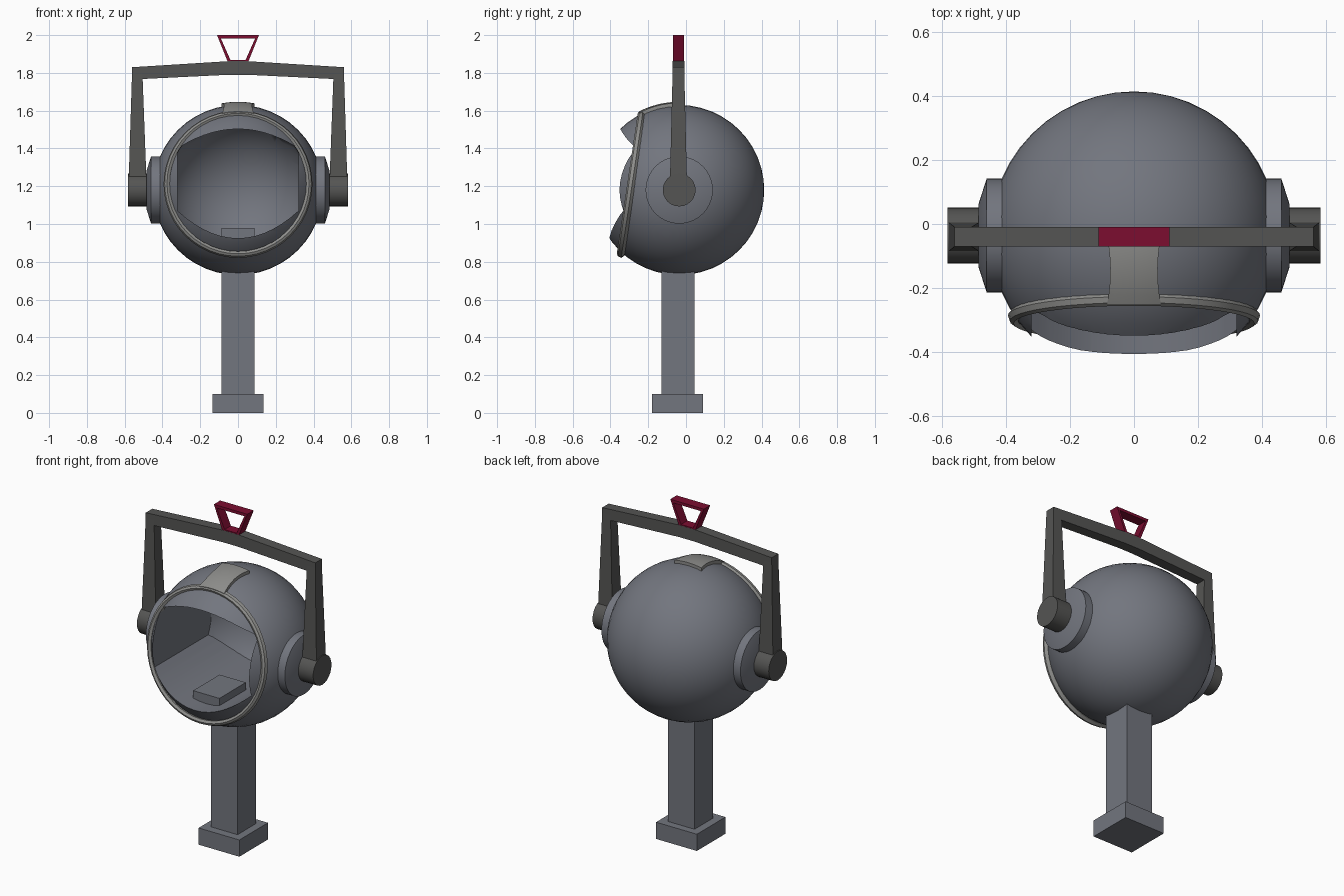
import bpy, bmesh, math
from mathutils import Vector, Matrix

if "Cube" in bpy.data.objects:
    bpy.data.objects.remove(bpy.data.objects["Cube"])

C = Vector((0, -0.036, 1.18))   # helmet centre
R = 0.45


def material(name, rgb):
    m = bpy.data.materials.new(name)
    m.diffuse_color = (*rgb, 1)
    m.use_nodes = True
    m.node_tree.nodes["Principled BSDF"].inputs["Base Color"].default_value = m.diffuse_color
    return m


SHELL = material("blue grey", (0.17, 0.18, 0.21))
DARK = material("dark grey", (0.09, 0.09, 0.087))
TRIM = material("light grey", (0.27, 0.27, 0.26))
RED = material("crimson", (0.2, 0.004, 0.03))


def finish(bm, name, mat, angle=None):
    bmesh.ops.recalc_face_normals(bm, faces=bm.faces)
    me = bpy.data.meshes.new(name)
    bm.to_mesh(me)
    bm.free()
    ob = bpy.data.objects.new(name, me)
    bpy.context.collection.objects.link(ob)
    me.materials.append(mat)
    if angle:
        smooth(ob, angle)
    return ob


def smooth(ob, angle):
    bpy.ops.object.select_all(action='DESELECT')
    ob.select_set(True)
    bpy.context.view_layer.objects.active = ob
    bpy.ops.object.shade_smooth_by_angle(angle=math.radians(angle))


def loft(loops, name, mat, angle=None, cap=True, closed=False):
    """Skin a list of equal-length closed loops."""
    bm = bmesh.new()
    rows = [[bm.verts.new(p) for p in lp] for lp in loops]
    n = len(rows[0])
    pairs = list(zip(rows, rows[1:])) + ([(rows[-1], rows[0])] if closed else [])
    for a, b in pairs:
        for i in range(n):
            j = (i + 1) % n
            bm.faces.new((a[i], a[j], b[j], b[i]))
    if cap and not closed:
        bm.faces.new(rows[0])
        bm.faces.new(rows[-1])
    return finish(bm, name, mat, angle)


def box(name, mat, x0, x1, y0, y1, z0, z1):
    return loft([[(x0, y0, z), (x1, y0, z), (x1, y1, z), (x0, y1, z)] for z in (z0, z1)], name, mat)


def prism(name, mat, pts, y0, y1):
    return loft([[(x, y, z) for x, z in pts] for y in (y0, y1)], name, mat)


def ball(name, mat, r, bullet=False):
    bm = bmesh.new()
    bmesh.ops.create_uvsphere(bm, u_segments=48, v_segments=24, radius=r)
    # poles point along y, optionally stretch the front half into a tube
    bmesh.ops.rotate(bm, verts=bm.verts, matrix=Matrix.Rotation(math.pi / 2, 3, 'X'))
    if bullet:
        for v in bm.verts:
            if v.co.y < -1e-4:
                radial = Vector((v.co.x, 0, v.co.z))
                if radial.length > 1e-4 and v.co.y > -r * 0.2:
                    radial *= r / radial.length
                v.co = radial + Vector((0, -0.8, 0))
    bmesh.ops.translate(bm, verts=bm.verts, vec=C)
    return finish(bm, name, mat)


def boolean(ob, cutter, op):
    mod = ob.modifiers.new("cut", 'BOOLEAN')
    mod.object, mod.operation, mod.solver = cutter, op, 'EXACT'
    bpy.context.view_layer.objects.active = ob
    bpy.ops.object.modifier_apply(modifier=mod.name)
    bpy.data.objects.remove(cutter)


# helmet shell with an arched face opening and a rounded hollow inside
N = 14
opening = []
for i in range(N + 1):
    x = -0.32 + 0.64 * i / N
    opening.append((x, 1.40 + 0.103 * (1 - (x / 0.32) ** 2)))
for i in range(N + 1):
    x = 0.32 - 0.64 * i / N
    opening.append((x, 1.07 - 0.145 * (1 - (x / 0.32) ** 2)))
helmet = ball("helmet_shell", SHELL, R)
hollow = prism("hollow", SHELL, opening, -0.7, 0.45)
boolean(hollow, ball("hollow_back", SHELL, 0.40, True), 'INTERSECT')
boolean(helmet, hollow, 'DIFFERENCE')
smooth(helmet, 30)

# block inside the chin, neck post and foot
box("chin_block", SHELL, -0.087, 0.087, -0.30, -0.05, 0.86, 0.98)
box("neck_post", SHELL, -0.088, 0.088, -0.13, 0.045, 0.08, 0.80)
box("foot", SHELL, -0.135, 0.135, -0.18, 0.09, 0, 0.1)

# face ring, tilted back at the top
up = Vector((0, 0.115, 0.77)).normalized()
out = Vector((0, -up.z, up.y))
mid = Vector((0, -0.295, 1.212))
section = [(0.362, 0.008), (0.376, 0.016), (0.388, 0.008), (0.394, -0.010), (0.380, -0.026), (0.362, -0.022)]
loops = []
for i in range(48):
    a = math.tau * i / 48
    d = Vector((math.cos(a), 0, 0)) + up * math.sin(a)
    loops.append([mid + d * r + out * h for r, h in section])
loft(loops, "face_ring", TRIM, 35, closed=True)

# strap over the crown
loops = []
for i in range(9):
    t = i / 8
    y = -0.25 + 0.23 * t
    half = 0.074 + 0.012 * abs(2 * t - 0.9) ** 2

    def at(x, r):
        return (x, y, C.z + math.sqrt(r * r - x * x - (y - C.y) ** 2))
    xs = [half * (k / 4 - 1) for k in range(9)]
    loops.append([at(x, 0.467) for x in xs] + [at(x, 0.44) for x in reversed(xs)])
loft(loops, "crown_strap", TRIM, 35)


def side_lathe(name, mat, s, profile, n):
    return loft([[(s * x, C.y + r * math.cos(math.tau * k / n), C.z + r * math.sin(math.tau * k / n))
                  for k in range(n)] for x, r in profile], name, mat, 30)


# ear discs, pivots and tapering arms on both sides
for s, side in ((-1, "left"), (1, "right")):
    side_lathe(side + "_ear_disc", SHELL, s, [(0.39, 0.178), (0.46, 0.178), (0.485, 0.10)], 40)
    side_lathe(side + "_pivot", DARK, s, [(0.47, 0.087), (0.583, 0.087)], 24)
    loft([[(s * x, C.y - 0.004 + y, z) for x, y in ((a, -w), (b, -w), (b, w), (a, w))]
          for z, a, b, w in ((1.19, 0.483, 0.580, 0.046), (1.80, 0.506, 0.561, 0.031))],
         side + "_arm", DARK)

# cross beam, slightly raised in the middle
half = [(0.05, 1.862), (0.561, 1.83), (0.561, 1.765), (0.05, 1.79)]
prism("cross_beam", DARK, half + [(-x, z) for x, z in reversed(half)], -0.071, -0.009)

# trapezoid grip on top
outer = [(-0.053, 1.855), (0.053, 1.855), (0.111, 2.0), (-0.111, 2.0)]
inner = [(-0.050, 1.868), (0.050, 1.868), (0.091, 1.983), (-0.091, 1.983)]
inner = [(x * (0.80 if z < 1.9 else 1), z) for x, z in inner]
y0, y1 = -0.07, -0.01
loft([[(x, y0, z) for x, z in outer], [(x, y1, z) for x, z in outer],
      [(x, y1, z) for x, z in inner], [(x, y0, z) for x, z in inner]], "top_grip", RED, closed=True)
